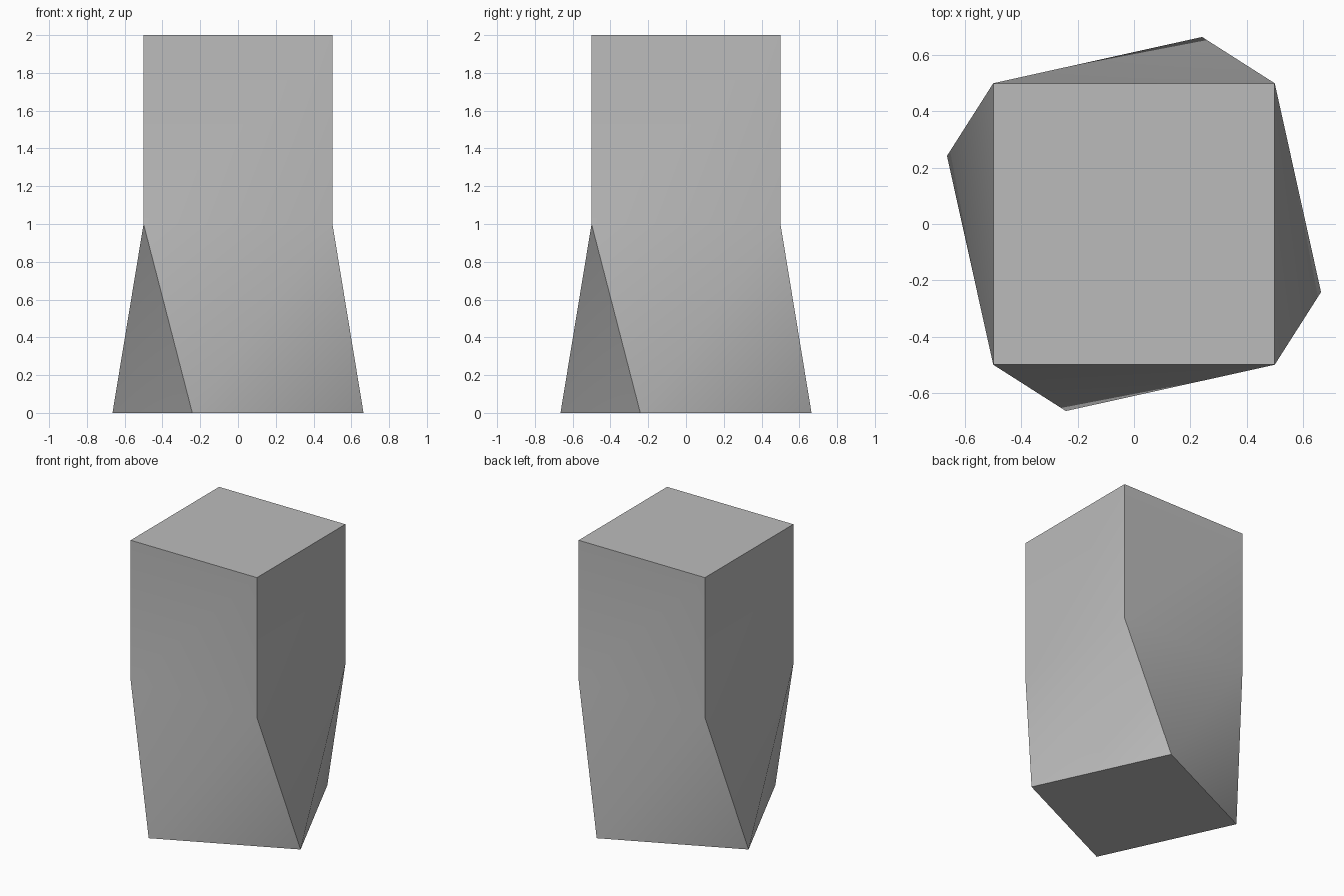
import bpy
import bmesh
from math import cos, sin, radians, sqrt

# Remove the default cube
cube = bpy.data.objects.get("Cube")
if cube:
    bpy.data.objects.remove(cube, do_unlink=True)

# Plain grey surface
GREY = (0.5, 0.5, 0.5, 1.0)
grey = bpy.data.materials.new("plain grey")
grey.use_nodes = True
grey.diffuse_color = GREY
grey.node_tree.nodes["Principled BSDF"].inputs["Base Color"].default_value = GREY

HALF_DIAGONAL = sqrt(0.5)
TWIST = 25


def square_ring(bm, z, turn):
    """Unit square of vertices at height z, turned about the vertical axis."""
    angles = [radians(-135 + 90 * i + turn) for i in range(4)]
    return [bm.verts.new((HALF_DIAGONAL * cos(a), HALF_DIAGONAL * sin(a), z))
            for a in angles]


# Square post with a twisted lower half
bm = bmesh.new()
base = square_ring(bm, 0, TWIST)
waist = square_ring(bm, 1, 0)
top = square_ring(bm, 2, 0)

bm.faces.new(reversed(base))
bm.faces.new(top)
for i in range(4):
    j = (i + 1) % 4
    bm.faces.new((waist[i], waist[j], top[j], top[i]))
    # Each twisted side folds along its convex diagonal
    bm.faces.new((base[i], waist[j], waist[i]))
    bm.faces.new((base[i], base[j], waist[j]))

mesh = bpy.data.meshes.new("twisted_post")
bm.to_mesh(mesh)
bm.free()
mesh.materials.append(grey)

post = bpy.data.objects.new("twisted_post", mesh)
bpy.context.collection.objects.link(post)

# Soft folds on the sides, sharp corners
bpy.ops.object.select_all(action="DESELECT")
post.select_set(True)
bpy.context.view_layer.objects.active = post
bpy.ops.object.shade_smooth_by_angle(angle=radians(40))
